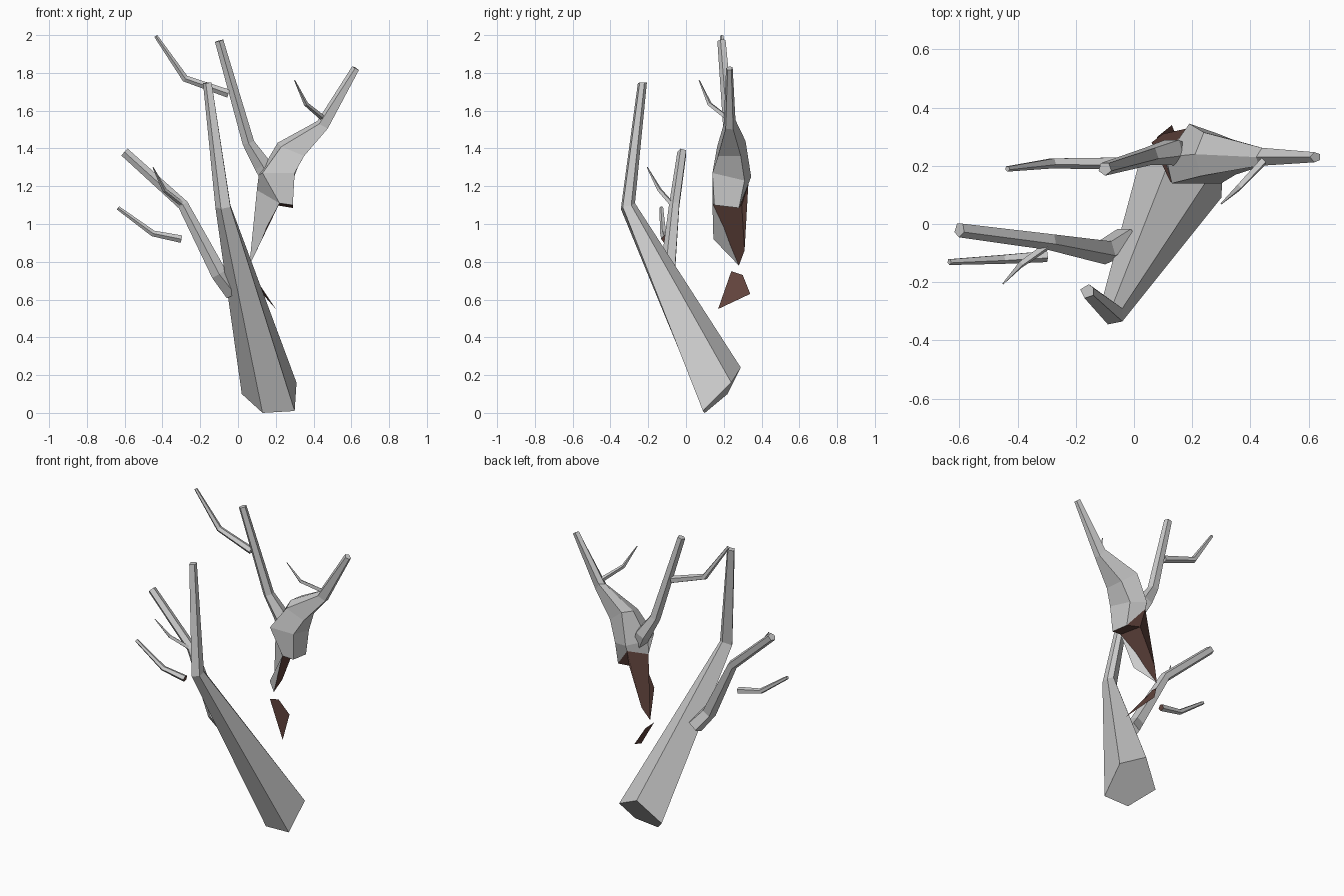
import bpy, math
from mathutils import Vector

if "Cube" in bpy.data.objects:
    bpy.data.objects.remove(bpy.data.objects["Cube"])


def material(name, rgb):
    m = bpy.data.materials.new(name)
    m.diffuse_color = (*rgb, 1)
    m.use_nodes = True
    m.node_tree.nodes["Principled BSDF"].inputs["Base Color"].default_value = m.diffuse_color
    return m


bark = material("grey_bark", (0.6, 0.6, 0.6))
wood = material("brown_broken_wood", (0.122, 0.058, 0.047))


def make(name, verts, faces, brown=()):
    """Mesh object; the face indices in brown show broken wood."""
    me = bpy.data.meshes.new(name)
    me.from_pydata([tuple(v) for v in verts], [], faces)
    me.materials.append(bark)
    me.materials.append(wood)
    for i in brown:
        me.polygons[i].material_index = 1
    ob = bpy.data.objects.new(name, me)
    bpy.context.collection.objects.link(ob)
    return ob


def loft(name, rings, cap_start=True, brown_start=False):
    """Skin a list of rings, each counter-clockwise seen from the tip."""
    n = len(rings[0])
    verts = [p for r in rings for p in r]
    faces = []
    if cap_start:
        faces.append(tuple(reversed(range(n))))
    for k in range(len(rings) - 1):
        for i in range(n):
            j = (i + 1) % n
            faces.append((k*n + i, k*n + j, k*n + n + j, k*n + n + i))
    faces.append(tuple(range(len(verts) - n, len(verts))))
    return make(name, verts, faces, [0] if brown_start else [])


def branch(name, path, radii, sides=5, brown_start=False):
    """Tapered tube along a path, with one edge towards the front."""
    pts = [Vector(p) for p in path]
    rings = []
    for k, p in enumerate(pts):
        d = (pts[min(k + 1, len(pts) - 1)] - pts[max(k - 1, 0)]).normalized()
        u = Vector((0, -1, 0))
        u = (u - d * u.dot(d)).normalized()
        w = d.cross(u)
        rings.append([p + radii[k] * (u * math.cos(a) + w * math.sin(a))
                      for a in (2 * math.pi * i / sides for i in range(sides))])
    return loft(name, rings, brown_start=brown_start)


# leaning lower trunk
loft("lower_trunk", [
    [(.13, .10, .0), (.30, .09, .01), (.31, .24, .16), (.15, .29, .24), (.02, .22, .10)],
    [(-.09, -.345, 1.08), (-.04, -.335, 1.09), (-.04, -.29, 1.10), (-.07, -.27, 1.11), (-.12, -.30, 1.09)],
    [(-.17, -.255, 1.745), (-.14, -.245, 1.75), (-.14, -.22, 1.75), (-.155, -.207, 1.75), (-.185, -.225, 1.745)],
])

# broken upper trunk
upper = [
    [(.22, .14, 1.11), (.10, .24, 1.18), (.19, .33, 1.21), (.29, .28, 1.085), (.29, .15, 1.10)],
    [(.13, .14, 1.27), (.11, .23, 1.26), (.19, .345, 1.25), (.29, .31, 1.23), (.30, .14, 1.27)],
    [(.23, .165, 1.41), (.21, .24, 1.43), (.24, .315, 1.44), (.34, .29, 1.36), (.35, .17, 1.36)],
    [(.43, .20, 1.53), (.42, .23, 1.545), (.44, .262, 1.55), (.47, .25, 1.50), (.475, .21, 1.505)],
    [(.62, .212, 1.825), (.605, .23, 1.835), (.62, .247, 1.83), (.64, .24, 1.815), (.64, .22, 1.815)],
]
loft("upper_trunk", [r[::-1] for r in upper], cap_start=False)

# splinter under the break: bark outside, broken wood on the other sides
splinter = upper[0] + [(.20, .295, 1.10), (.125, .145, .92), (.06, .28, .78), (.10, .31, .86)]
make("splinter", splinter,
     [(0, 1, 7, 6), (0, 6, 7, 8, 5), (1, 2, 5, 8, 7), (0, 5, 3, 4), (5, 2, 3)],
     brown=range(1, 5))
make("loose_chip", [(.06, .24, .75), (.08, .30, .73), (.13, .34, .63), (.20, .17, .55)],
     [(3, 2, 1, 0)], brown=[0])

# branches and twigs
branch("left_branch", [(-.025, -.055, .64), (-.10, -.095, .735), (-.29, -.06, 1.10), (-.60, -.02, 1.38)],
       [.05, .044, .03, .026])
branch("left_twig", [(-.29, -.07, 1.10), (-.39, -.14, 1.18), (-.45, -.205, 1.30)],
       [.014, .012, .003], 4)
branch("loose_twig", [(-.30, -.11, .92), (-.45, -.12, .95), (-.635, -.13, 1.085)],
       [.021, .017, .011], brown_start=True)
branch("middle_branch", [(.17, .24, 1.22), (.13, .25, 1.31), (.055, .235, 1.43), (-.10, .19, 1.97)],
       [.04, .048, .033, .024])
branch("middle_side_branch", [(-.05, .21, 1.69), (-.28, .21, 1.77), (-.435, .19, 1.995)],
       [.023, .019, .010])
branch("right_twig", [(.45, .22, 1.56), (.36, .125, 1.635), (.30, .07, 1.76)],
       [.015, .012, .003], 4)
